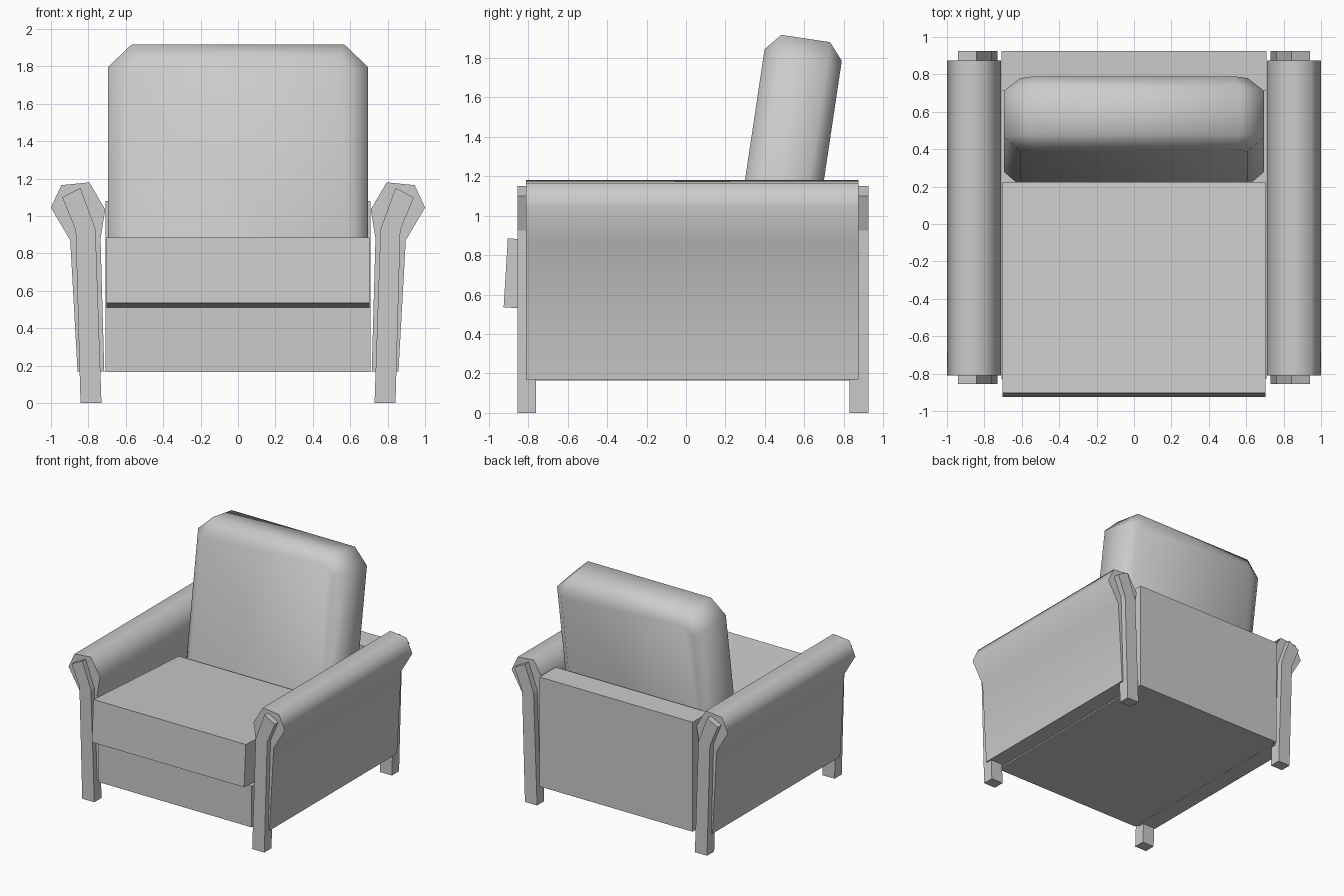
import bpy
import bmesh
import math
from mathutils import Matrix

cube = bpy.data.objects.get("Cube")
if cube:
    bpy.data.objects.remove(cube, do_unlink=True)

# One plain upholstery colour
grey = bpy.data.materials.new("light_grey")
grey.use_nodes = True
colour = (0.6, 0.6, 0.6, 1)
grey.diffuse_color = colour
bsdf = next(n for n in grey.node_tree.nodes if n.type == 'BSDF_PRINCIPLED')
bsdf.inputs["Base Color"].default_value = colour


def loft(name, rings, smooth_angle=None, tilt=0, location=(0, 0, 0)):
    """Bridge equal-sized rings of points and cap both ends."""
    bm = bmesh.new()
    loops = [[bm.verts.new(p) for p in ring] for ring in rings]
    for a, b in zip(loops, loops[1:]):
        for i in range(len(a)):
            j = (i + 1) % len(a)
            bm.faces.new((a[i], a[j], b[j], b[i]))
    bm.faces.new(loops[0][::-1])
    bm.faces.new(loops[-1])
    bmesh.ops.recalc_face_normals(bm, faces=bm.faces)
    bm.transform(Matrix.Translation(location) @ Matrix.Rotation(tilt, 4, 'X'))
    mesh = bpy.data.meshes.new(name)
    bm.to_mesh(mesh)
    bm.free()
    mesh.materials.append(grey)
    obj = bpy.data.objects.new(name, mesh)
    bpy.context.collection.objects.link(obj)
    if smooth_angle:
        bpy.ops.object.select_all(action='DESELECT')
        obj.select_set(True)
        bpy.context.view_layer.objects.active = obj
        bpy.ops.object.shade_smooth_by_angle(angle=math.radians(smooth_angle))
    return obj


def extrude(name, profile, y0, y1, side=1, **kw):
    """Extrude an x-z profile along y, optionally mirrored in x."""
    return loft(name, [[(side * x, y, z) for x, z in profile] for y in (y0, y1)], **kw)


def rectangle(half_width, z0, z1):
    return [(-half_width, z0), (half_width, z0), (half_width, z1), (-half_width, z1)]


# Frame: seat base and back panel
extrude("seat_base", rectangle(0.708, 0.165, 0.51), -0.83, 0.75)
extrude("back_panel", rectangle(0.708, 0.165, 1.08), 0.71, 0.925)

# Seat cushion, sloping down towards the back
extrude("seat_cushion", rectangle(0.704, -0.175, 0.175), -0.565, 0.565,
        tilt=-0.06, location=(0, -0.35, 0.676))

# Back cushion with chamfered rim, leaning back
height = 1.39


def cushion_ring(y, inset):
    half = [(0.694 - inset, 0), (0.694 - inset, height - 0.12 - inset * 0.4),
            (0.57 - inset * 0.4, height - inset)]
    points = half + [(-x, z) for x, z in reversed(half)]
    return [(x, y, z) for x, z in points]


layers = [(-0.198, 0.085), (-0.125, 0), (0.125, 0), (0.198, 0.085)]
loft("back_cushion", [cushion_ring(y, d) for y, d in layers], smooth_angle=75,
     tilt=math.radians(-8.5), location=(0, 0.401, 0.523))

# Arms with rolled tops, and bent legs running up the arm ends
arm = [(0.858, 0.17), (0.897, 0.87), (1.0, 1.045), (0.945, 1.165),
       (0.795, 1.18), (0.71, 1.035), (0.735, 0.88), (0.715, 0.17)]
leg = [(0.842, 0), (0.868, 0.925), (0.94, 1.10), (0.842, 1.15),
       (0.762, 0.93), (0.73, 0)]
for side, label in ((1, "left"), (-1, "right")):
    extrude(label + "_arm", arm, -0.81, 0.875, side, smooth_angle=70)
    extrude(label + "_front_leg", leg, -0.855, -0.76, side)
    extrude(label + "_back_leg", leg, 0.83, 0.925, side)
